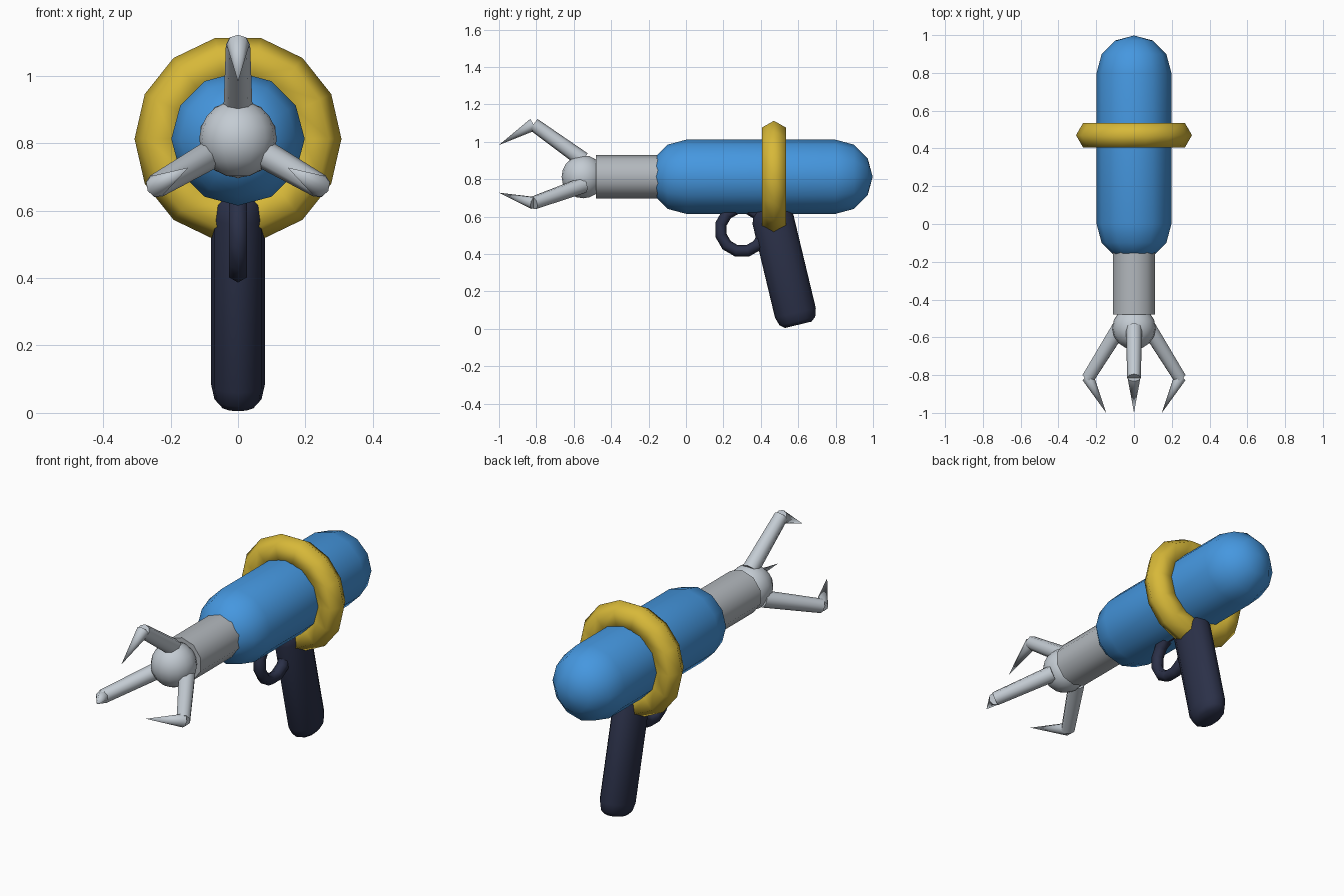
import bpy, bmesh
from math import radians, sin, cos, pi
from mathutils import Vector, Matrix

cube = bpy.data.objects.get("Cube")
if cube:
    bpy.data.objects.remove(cube, do_unlink=True)


def material(name, rgb):
    m = bpy.data.materials.new(name)
    m.use_nodes = True
    m.diffuse_color = (*rgb, 1)
    m.node_tree.nodes["Principled BSDF"].inputs["Base Color"].default_value = (*rgb, 1)
    return m


blue = material("blue", (0.06, 0.31, 0.74))
yellow = material("yellow", (0.68, 0.48, 0.04))
navy = material("dark navy", (0.024, 0.03, 0.065))
grey = material("barrel grey", (0.45, 0.48, 0.51))
silver = material("pale silver", (0.55, 0.60, 0.65))

AXIS_Z = 0.813          # height of the barrel axis
X = Vector((1, 0, 0))
FRONT = Vector((0, -1, 0))


def finish(obj, name, mat):
    obj.name = obj.data.name = name
    obj.data.materials.clear()
    obj.data.materials.append(mat)
    bpy.ops.object.select_all(action='DESELECT')
    obj.select_set(True)
    bpy.context.view_layer.objects.active = obj
    bpy.ops.object.shade_smooth_by_angle(angle=radians(66))
    return obj


def lathe(name, profile, sides, origin, axis, mat, side=X, phase=0.0, depth=1.0):
    """Spin (radius, height) points about an axis; depth stretches the section."""
    w = Vector(axis).normalized()
    u = (side - w * side.dot(w)).normalized()
    v = w.cross(u)
    origin = Vector(origin)
    bm = bmesh.new()
    rings = []
    for r, h in profile:
        if r == 0:
            rings.append([bm.verts.new(origin + w * h)])
            continue
        angles = [phase + 2 * pi * i / sides for i in range(sides)]
        rings.append([bm.verts.new(origin + w * h + u * r * cos(a) + v * r * depth * sin(a))
                      for a in angles])
    for a, b in zip(rings, rings[1:]):
        for i in range(sides):
            j = (i + 1) % sides
            corners = [a[i % len(a)], a[j % len(a)], b[j % len(b)], b[i % len(b)]]
            bm.faces.new(list(dict.fromkeys(corners)))
    for end in (rings[0], rings[-1]):
        if len(end) > 1:
            bm.faces.new(end)
    bmesh.ops.recalc_face_normals(bm, faces=bm.faces)
    mesh = bpy.data.meshes.new(name)
    bm.to_mesh(mesh)
    bm.free()
    obj = bpy.data.objects.new(name, mesh)
    bpy.context.collection.objects.link(obj)
    return finish(obj, name, mat)


def torus(name, center, rotation, major, minor, sides, mat):
    bpy.ops.mesh.primitive_torus_add(major_radius=major, minor_radius=minor,
                                     major_segments=sides, minor_segments=6)
    obj = bpy.context.object
    obj.matrix_world = Matrix.Translation(center) @ rotation
    return finish(obj, name, mat)


# Capsule body
R = 0.198
quarter = [radians(a) for a in (30, 60)]
back_cap = [(0, -R)] + [(R * sin(a), -R * cos(a)) for a in quarter] + [(R, 0)]
front_cap = [(r, 0.8 - h) for r, h in reversed(back_cap)]
lathe("body", back_cap + front_cap, 12, (0, 0.8, AXIS_Z), FRONT, blue)

# Ring around the body
torus("body_ring", (0, 0.47, AXIS_Z), Matrix.Rotation(pi / 2, 4, 'X'), 0.232, 0.075, 14, yellow)

# Barrel and wrist ball
lathe("barrel", [(0.117, 0), (0.117, 0.48)], 10, (0, 0, AXIS_Z), FRONT, grey, phase=pi / 2)
bpy.ops.mesh.primitive_uv_sphere_add(segments=16, ring_count=10, radius=0.115,
                                     location=(0, -0.55, AXIS_Z))
finish(bpy.context.object, "wrist_ball", silver)

# Three claws spaced evenly round the axis
for label, degrees in (("top", 90), ("left", -30), ("right", 210)):
    a = radians(degrees)
    out = Vector((cos(a), 0, sin(a)))
    tangent = out.cross(FRONT)

    def at(y, radial):
        return Vector((0, y, AXIS_Z)) + out * radial

    base, elbow, tip = at(-0.55, 0.09), at(-0.815, 0.28), at(-1.0, 0.17)
    arm = elbow - base
    lathe(label + "_claw_arm", [(0.043, 0), (0.036, arm.length)], 8, base, arm, silver, tangent)
    point = tip - elbow
    lathe(label + "_claw_tip", [(0.034, 0), (0, point.length)], 8, elbow, point, silver, tangent)

# Slanted grip with rounded ends
foot, head = Vector((0, 0.585, 0.085)), Vector((0, 0.465, 0.585))
length = (head - foot).length
end = [(0.052, -0.065), (0.07, -0.045), (0.08, 0)]
grip = end + [(r, length - h) for r, h in reversed(end)]
lathe("grip", grip, 12, foot, head - foot, navy, depth=1.4)

# Trigger guard
turn = Matrix.Rotation(pi / 2, 4, 'Y') @ Matrix.Rotation(pi / 12, 4, 'Z')
torus("trigger_guard", (0, 0.3, 0.53), turn, 0.117, 0.031, 12, navy)
